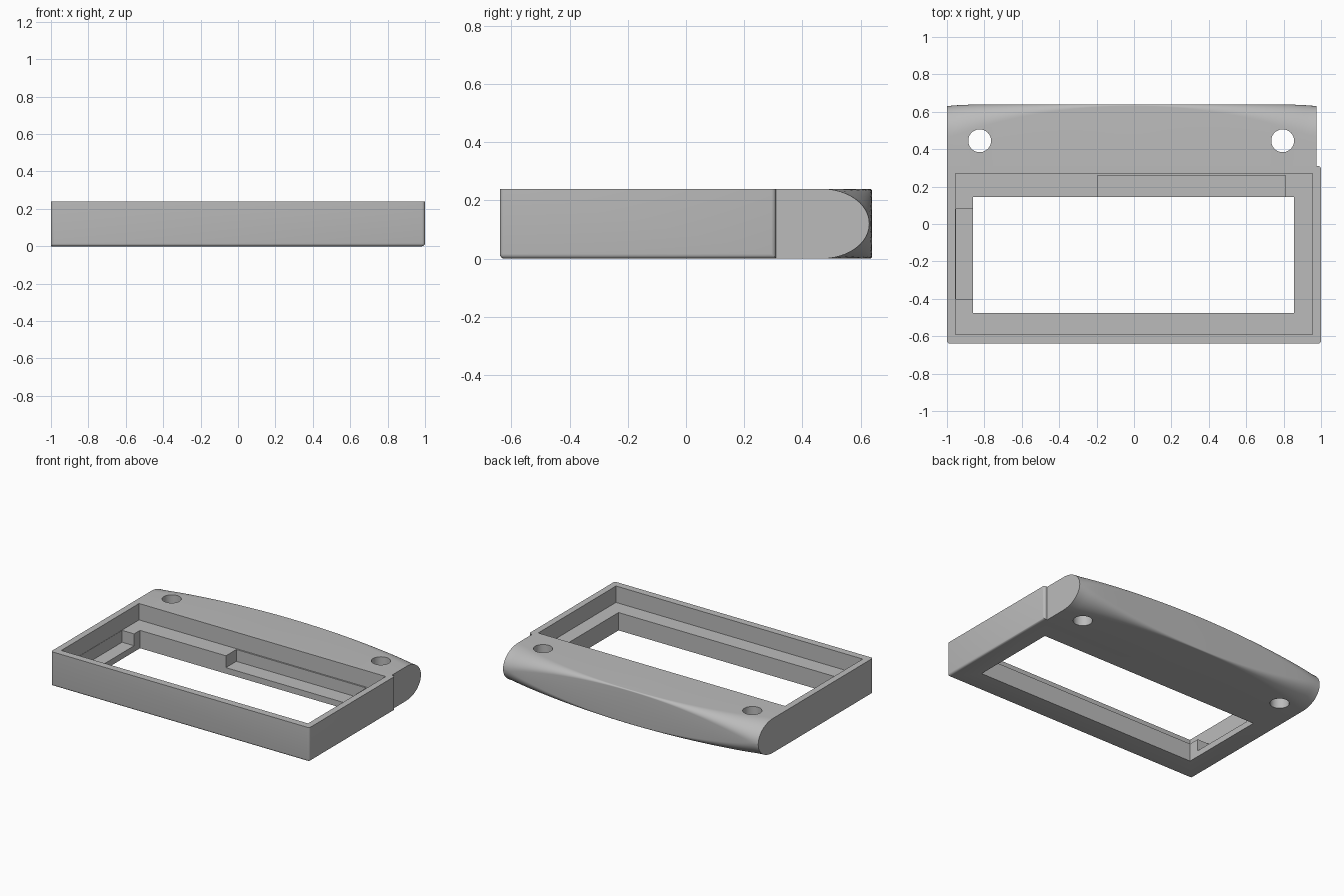
import bpy, bmesh, math

old = bpy.data.objects.get("Cube")
if old:
    bpy.data.objects.remove(old, do_unlink=True)

grey = bpy.data.materials.new("plain grey")
grey.use_nodes = True
grey.diffuse_color = (0.5, 0.5, 0.5, 1)
grey.node_tree.nodes["Principled BSDF"].inputs["Base Color"].default_value = (0.5, 0.5, 0.5, 1)

H = 0.24          # overall height
BACK = 0.64       # rear face of the bar


def add_object(name, bm):
    bmesh.ops.recalc_face_normals(bm, faces=bm.faces)
    mesh = bpy.data.meshes.new(name)
    bm.to_mesh(mesh)
    bm.free()
    mesh.materials.append(grey)
    obj = bpy.data.objects.new(name, mesh)
    bpy.context.collection.objects.link(obj)
    return obj


def box_mesh(x0, x1, y0, y1, z0, z1):
    bm = bmesh.new()
    bmesh.ops.create_cube(bm, size=1)
    for v in bm.verts:
        v.co = (x1 if v.co.x > 0 else x0, y1 if v.co.y > 0 else y0, z1 if v.co.z > 0 else z0)
    return bm


def cut(obj, cutter):
    cutter.hide_render = True
    mod = obj.modifiers.new("cut", "BOOLEAN")
    mod.operation = "DIFFERENCE"
    mod.solver = "EXACT"
    mod.object = cutter
    bpy.context.view_layer.objects.active = obj
    bpy.ops.object.modifier_apply(modifier=mod.name)
    bpy.data.objects.remove(cutter, do_unlink=True)


def smooth(obj):
    bpy.ops.object.select_all(action="DESELECT")
    obj.select_set(True)
    bpy.context.view_layer.objects.active = obj
    bpy.ops.object.shade_smooth_by_angle(angle=math.radians(30))


# Tray: box with rounded lower and upright edges, left plain where the bar joins
bm = box_mesh(-1, 1, -BACK, 0.31, 0, H)


def is_rounded(edge):
    a, b = (v.co for v in edge.verts)
    mid = (a + b) / 2
    upright = abs(a.z - b.z) > 0.1
    if upright:
        return not (mid.x < 0 and mid.y > 0)
    return mid.z < 0.1 and mid.y < 0.3 and mid.x > -0.9


bmesh.ops.bevel(bm, geom=[e for e in bm.edges if is_rounded(e)], offset=0.016,
                segments=4, profile=0.5, affect="EDGES")
tray = add_object("tray_frame", bm)

# Recess, window and the two lowered pockets in the ledge
for name, size in (
    ("recess_cutter", (-0.955, 0.955, -0.59, 0.27, 0.125, 0.4)),
    ("window_cutter", (-0.86, 0.855, -0.475, 0.145, -0.2, 0.4)),
    ("rear_pocket_cutter", (-0.195, 0.81, 0.05, 0.26, 0.042, 0.3)),
    ("side_pocket_cutter", (-0.953, -0.8, -0.4, 0.08, 0.042, 0.3)),
):
    cut(tray, add_object(name, box_mesh(*size)))
smooth(tray)

# Rear bar: sections whose rounding grows from the middle to the ends
bm = bmesh.new()
SECTIONS, ARC = 64, 12
LEFT, RIGHT = -1.0, 0.975
rings = []
for i in range(SECTIONS + 1):
    x = LEFT + (RIGHT - LEFT) * i / SECTIONS
    u = (2 * i / SECTIONS) - 1
    t = min(1, abs(u) / 0.96) ** 2
    depth, rise = 0.008 + 0.155 * t, 0.008 + 0.111 * t
    rear = BACK - 0.01 * abs(u) ** 12
    upper = []
    for k in range(ARC + 1):
        a = math.pi / 2 * k / ARC
        upper.append((rear - depth * (1 - math.sin(a)), H - rise * (1 - math.cos(a))))
    lower = [(y, H - z) for y, z in reversed(upper)]
    outline = [(0.3, H)] + upper + lower + [(0.3, 0)]
    rings.append([bm.verts.new((x, y, z)) for y, z in outline])
for r, s in zip(rings, rings[1:]):
    for k in range(len(r)):
        n = (k + 1) % len(r)
        bm.faces.new((r[k], r[n], s[n], s[k]))
bm.faces.new(rings[0])
bm.faces.new(rings[-1])
bar = add_object("rear_bar", bm)

# Two holes through the bar
for x in (-0.825, 0.795):
    bm = bmesh.new()
    bmesh.ops.create_cone(bm, cap_ends=True, segments=48, radius1=0.061, radius2=0.061, depth=1)
    bmesh.ops.translate(bm, vec=(x, 0.445, 0.1), verts=bm.verts)
    cut(bar, add_object("hole_cutter", bm))
smooth(bar)
